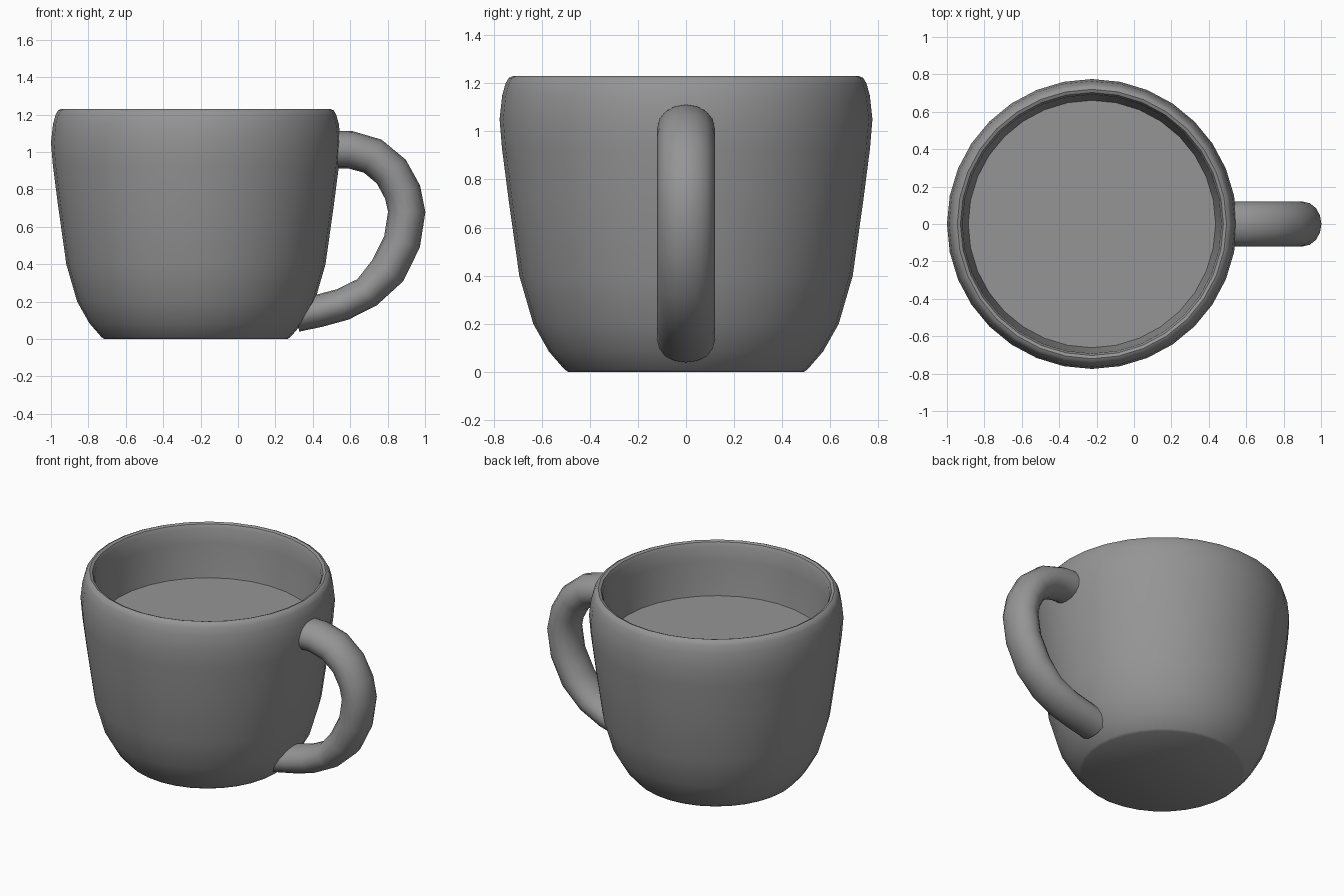
import bpy, bmesh, math
from mathutils import Vector

cube = bpy.data.objects.get("Cube")
if cube:
    bpy.data.objects.remove(cube, do_unlink=True)

CENTRE_X = -0.225
SIDES = 32


def make_material(name, colour):
    mat = bpy.data.materials.new(name)
    mat.use_nodes = True
    mat.diffuse_color = colour
    mat.node_tree.nodes["Principled BSDF"].inputs["Base Color"].default_value = colour
    return mat


grey = make_material("plain grey", (0.3, 0.3, 0.3, 1))


def finish(name, bm, angle):
    bmesh.ops.recalc_face_normals(bm, faces=bm.faces)
    mesh = bpy.data.meshes.new(name)
    bm.to_mesh(mesh)
    bm.free()
    mesh.materials.append(grey)
    obj = bpy.data.objects.new(name, mesh)
    bpy.context.collection.objects.link(obj)
    bpy.ops.object.select_all(action="DESELECT")
    obj.select_set(True)
    bpy.context.view_layer.objects.active = obj
    bpy.ops.object.shade_smooth_by_angle(angle=math.radians(angle))
    return obj


def skin(bm, rings):
    """Join rings of vertices with quads and cap both ends."""
    loops = [[bm.verts.new(p) for p in ring] for ring in rings]
    n = len(loops[0])
    for a, b in zip(loops, loops[1:]):
        for i in range(n):
            j = (i + 1) % n
            bm.faces.new((a[i], a[j], b[j], b[i]))
    bm.faces.new(loops[0])
    bm.faces.new(loops[-1])


def circle(radius, z):
    angles = [math.tau * i / SIDES for i in range(SIDES)]
    return [Vector((CENTRE_X + radius * math.cos(a), radius * math.sin(a), z)) for a in angles]


# Cup wall: outside from the base up, over the rim, down the inside to the floor
outside = [(0.49, 0), (0.505, 0.01), (0.57, 0.085), (0.635, 0.2), (0.693, 0.4),
           (0.738, 0.72), (0.765, 0.93), (0.775, 1.05), (0.764, 1.15), (0.75, 1.2)]
rim = [(0.737, 1.222), (0.72, 1.23), (0.703, 1.223), (0.692, 1.2)]
inside = [(0.688, 1.1), (0.66, 0.87), (0.64, 0.72), (0.6, 0.4), (0.54, 0.2), (0.46, 0.1)]
bm = bmesh.new()
skin(bm, [circle(r, z) for r, z in outside + rim + inside])
finish("cup", bm, 40)

# Drink surface
bm = bmesh.new()
bm.faces.new([bm.verts.new(p) for p in circle(0.662, 0.88)])
finish("drink_surface", bm, 30)

# Handle: oval section swept along a smooth path
path = [Vector((x, 0, z)) for x, z in
        [(0.48, 1.013), (0.6, 1.012), (0.72, 0.978), (0.82, 0.895), (0.88, 0.785),
         (0.902, 0.68), (0.877, 0.52), (0.8, 0.365), (0.69, 0.25), (0.56, 0.185),
         (0.43, 0.15), (0.31, 0.125)]]
TUBE_SIDES = 16
rings = []
for k, point in enumerate(path):
    before, after = path[max(k - 1, 0)], path[min(k + 1, len(path) - 1)]
    along = (after - before).normalized()
    out = Vector((-along.z, 0, along.x))
    thick = 0.1 if k < 8 else 0.087
    ring = []
    for i in range(TUBE_SIDES):
        a = math.tau * i / TUBE_SIDES
        ring.append(point + out * thick * math.cos(a) + Vector((0, 0.12 * math.sin(a), 0)))
    rings.append(ring)
bm = bmesh.new()
skin(bm, rings)
finish("handle", bm, 50)
